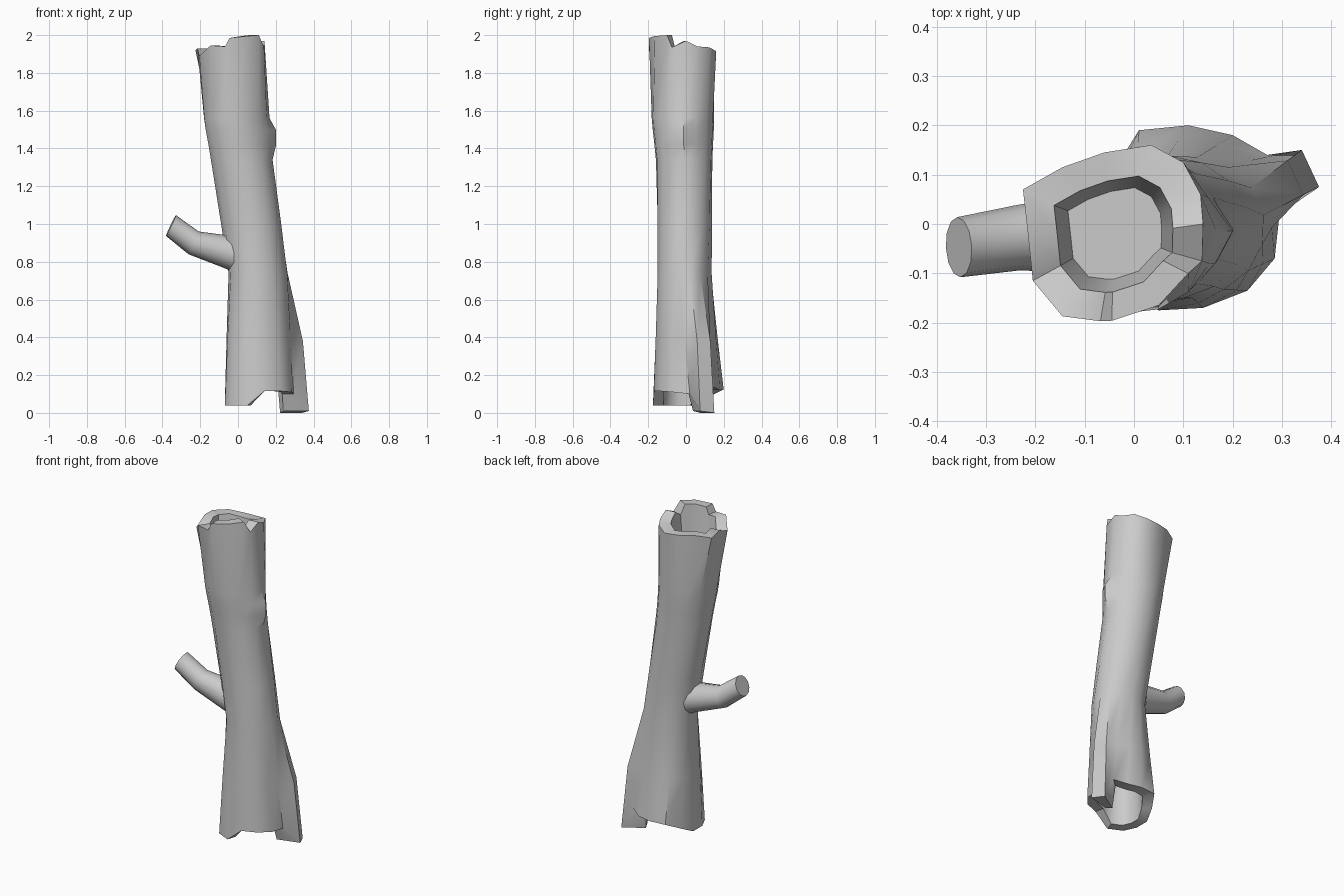
import bpy, bmesh, math
from mathutils import Vector

if "Cube" in bpy.data.objects:
    bpy.data.objects.remove(bpy.data.objects["Cube"])

N = 15

# Broken outlines of the two ends, counter-clockwise from the front
TOP = [(-.045, -.196, 1.985), (.05, -.165, 1.995), (.11, -.1, 2.0), (.138, -.075, 1.935),
       (.14, 0, 1.97), (.135, .06, 1.94), (.10, .125, 1.935), (.035, .16, 1.915),
       (-.06, .145, 1.92), (-.145, .115, 1.93), (-.225, .07, 1.92), (-.215, -.02, 1.93),
       (-.205, -.115, 1.89), (-.145, -.187, 1.945), (-.068, -.197, 1.94)]
BOTTOM = [(.05, -.175, .04), (.14, -.17, .115), (.23, -.135, .115), (.285, -.07, .11),
          (.295, .02, .10), (.375, .075, .01), (.34, .15, 0), (.27, .14, .14),
          (.20, .18, .12), (.11, .2, .12), (.01, .19, .12), (-.04, .11, .08),
          (-.07, .03, .04), (-.07, -.06, .04), (-.035, -.135, .04)]
TOP = [Vector(p) for p in TOP]
BOTTOM = [Vector(p) for p in BOTTOM]


def ellipse(z, x0, x1, y0, y1, start, bump=0.0):
    pts = []
    for i in range(N):
        a = math.radians(start + 360 * i / N)
        pts.append(Vector(((x0 + x1) / 2 + (x1 - x0) / 2 * math.cos(a),
                           (y0 + y1) / 2 + (y1 - y0) / 2 * math.sin(a), z)))
    pts[4].x += bump
    pts[3].x += bump * .3
    return pts


def shrink(pts, centre, scale, limit, z=None):
    out = []
    for p in pts:
        d = Vector((p.x - centre[0], p.y - centre[1], 0))
        d = d.normalized() * min(d.length * scale, limit)
        out.append(Vector((centre[0] + d.x, centre[1] + d.y, p.z if z is None else z)))
    return out


def loft(name, rings, angle):
    bm = bmesh.new()
    loops = [[bm.verts.new(p) for p in r] for r in rings]
    n = len(rings[0])
    for a, b in zip(loops, loops[1:]):
        for i in range(n):
            j = (i + 1) % n
            bm.faces.new((a[i], a[j], b[j], b[i]))
    bm.faces.new(loops[0])
    bm.faces.new(loops[-1])
    bmesh.ops.recalc_face_normals(bm, faces=bm.faces)
    me = bpy.data.meshes.new(name)
    bm.to_mesh(me)
    bm.free()
    ob = bpy.data.objects.new(name, me)
    bpy.context.collection.objects.link(ob)
    bpy.ops.object.select_all(action='DESELECT')
    ob.select_set(True)
    bpy.context.view_layer.objects.active = ob
    bpy.ops.object.shade_smooth_by_angle(angle=math.radians(angle))
    return ob


# Trunk: hollow bottom, root ridge, knot, hollow top
waist = ellipse(.74, -.05, .265, -.15, .137, -110)
flare = []
for i in range(N):
    p = BOTTOM[i].lerp(waist[i], .28 if i in (5, 6) else .45)
    p.z = .38
    flare.append(p)

low, high = (.105, .0), (-.04, -.025)
loft("trunk", [
    shrink(BOTTOM, (.09, 0), .6, .12, .35),
    shrink(BOTTOM, low, .68, .14),
    BOTTOM, flare, waist,
    ellipse(1.0, -.09, .23, -.153, .138, -103),
    ellipse(1.34, -.147, .183, -.16, .14, -96),
    ellipse(1.42, -.16, .175, -.168, .144, -96, .027),
    ellipse(1.50, -.175, .17, -.177, .148, -96, .03),
    ellipse(1.56, -.183, .167, -.182, .15, -95),
    TOP,
    shrink(TOP, high, .66, .16),
    shrink(TOP, (-.035, -.02), .52, .12, 1.72),
], 40)

# Side branch: tapered bent tube with a cut end
path = [Vector(p) for p in ((.03, -.01, .82), (-.05, -.018, .852),
                            (-.235, -.028, .9), (-.355, -.047, .992))]
radii = [.09, .088, .066, .061]
rings = []
for i, c in enumerate(path):
    t = (path[min(i + 1, 3)] - path[max(i - 1, 0)]).normalized()
    if i == 3:
        t = Vector((-.9, -.05, .43)).normalized()
    u = t.cross(Vector((0, 0, 1))).normalized()
    v = u.cross(t)
    rings.append([c + radii[i] * (u * math.cos(k * math.tau / 12) + v * math.sin(k * math.tau / 12))
                  for k in range(12)])
loft("branch", rings, 40)
